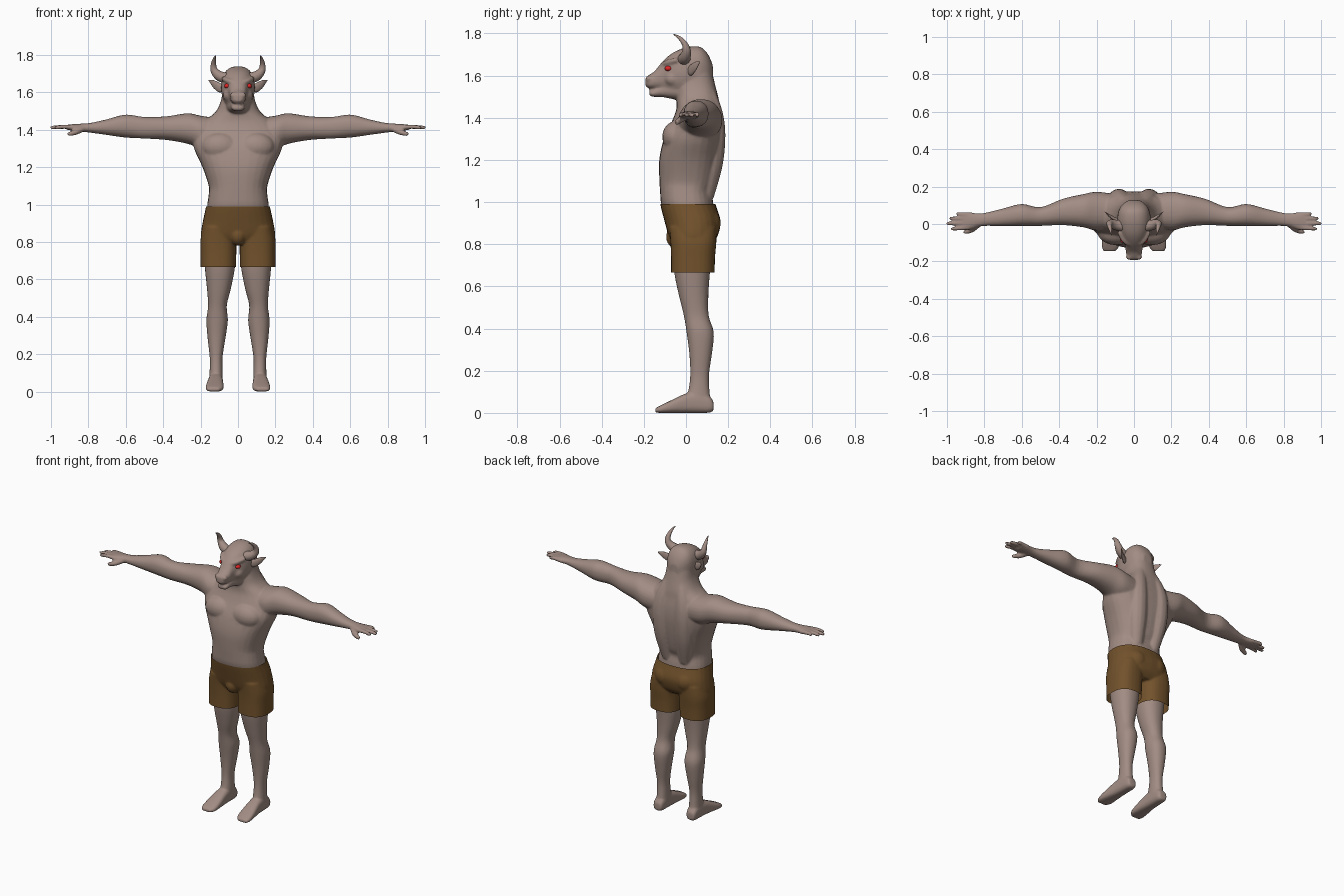
import bpy, bmesh
from math import cos, sin, pi, copysign
from mathutils import Vector, Matrix


def material(name, rgb):
    m = bpy.data.materials.new(name)
    m.diffuse_color = (*rgb, 1)
    return m


SKIN = material("skin", (0.36, 0.265, 0.23))
CLOTH = material("cloth", (0.17, 0.085, 0.025))
RED = material("red", (0.75, 0.02, 0.02))


def resample(rows, k=4):
    """Catmull-Rom subdivision of a list of number tuples."""
    out, last = [], len(rows) - 1
    for i in range(last):
        p = [rows[max(0, min(last, i + d))] for d in (-1, 0, 1, 2)]
        for j in range(k):
            t = j / k
            out.append([0.5 * (2 * b + (c - a) * t + (2 * a - 5 * b + 4 * c - d) * t * t
                               + (3 * b - a - 3 * c + d) * t ** 3) for a, b, c, d in zip(*p)])
    return out + [list(rows[-1])]


def skin_rings(bm, rings):
    loops = [[bm.verts.new(p) for p in r] for r in rings]
    n = len(loops[0])
    for a, b in zip(loops, loops[1:]):
        for i in range(n):
            bm.faces.new((a[i], a[(i + 1) % n], b[(i + 1) % n], b[i]))
    bm.faces.new(loops[0][::-1])
    bm.faces.new(loops[-1])


def loft(bm, axis, rows, s=1, e=2.4, n=28):
    """Rows are (position on axis, min a, max a, min b, max b) of rounded sections."""
    rings = []
    for t, a0, a1, b0, b1 in resample(rows):
        ring = []
        for i in range(n):
            c, d = cos(2 * pi * i / n), sin(2 * pi * i / n)
            a = (a0 + a1) / 2 + (a1 - a0) / 2 * copysign(abs(c) ** (2 / e), c)
            b = (b0 + b1) / 2 + (b1 - b0) / 2 * copysign(abs(d) ** (2 / e), d)
            x, y, z = {'x': (t, a, b), 'y': (a, t, b), 'z': (a, b, t)}[axis]
            ring.append((x * s, y, z))
        rings.append(ring)
    skin_rings(bm, rings)


def tube(bm, rows, s=1, n=14):
    """Rows are (x, y, z, radius) along a bent tapering limb."""
    pts = resample(rows)
    rings = []
    for i, p in enumerate(pts):
        tan = Vector(pts[min(i + 1, len(pts) - 1)][:3]) - Vector(pts[max(i - 1, 0)][:3])
        q = Vector((0, 0, 1)).rotation_difference(tan)
        ring = []
        for k in range(n):
            a = 2 * pi * k / n
            v = Vector(p[:3]) + q @ Vector((cos(a), sin(a), 0)) * p[3]
            ring.append((v.x * s, v.y, v.z))
        rings.append(ring)
    skin_rings(bm, rings)


def ball(bm, loc, size, s=1):
    m = Matrix.Translation((loc[0] * s, loc[1], loc[2])) @ Matrix.Diagonal((*size, 1))
    bmesh.ops.create_uvsphere(bm, u_segments=20, v_segments=12, radius=1, matrix=m)


def finish(name, bm, mat, voxel=0, ratio=0.3, cuts=()):
    bmesh.ops.recalc_face_normals(bm, faces=bm.faces)
    me = bpy.data.meshes.new(name)
    bm.to_mesh(me)
    bm.free()
    ob = bpy.data.objects.new(name, me)
    bpy.context.collection.objects.link(ob)
    if voxel:  # fuse overlapping parts into one surface
        r = ob.modifiers.new("fuse", 'REMESH')
        r.mode, r.voxel_size = 'VOXEL', voxel
        f = ob.modifiers.new("soften", 'SMOOTH')
        f.factor, f.iterations = 0.5, 5
        ob.modifiers.new("reduce", 'DECIMATE').ratio = ratio
        me = bpy.data.meshes.new_from_object(
            ob.evaluated_get(bpy.context.evaluated_depsgraph_get()))
        ob.modifiers.clear()
        ob.data = me
    if cuts:
        b = bmesh.new()
        b.from_mesh(me)
        for z, up in cuts:
            bmesh.ops.bisect_plane(b, geom=b.verts[:] + b.edges[:] + b.faces[:],
                                   plane_co=(0, 0, z), plane_no=(0, 0, up), clear_outer=True)
        b.to_mesh(me)
        b.free()
    me.materials.clear()
    me.materials.append(mat)
    me.shade_smooth()
    return ob


# torso and neck
body = bmesh.new()
torso = [(.82, .16, -.06, .12), (.90, .165, -.085, .13), (.99, .165, -.117, .13),
         (1.05, .157, -.123, .122), (1.1, .157, -.126, .142), (1.2, .19, -.127, .163),
         (1.3, .235, -.105, .174), (1.38, .24, -.068, .172), (1.44, .19, -.046, .162),
         (1.49, .125, -.045, .155), (1.55, .093, -.045, .14), (1.62, .08, -.02, .123),
         (1.67, .06, 0, .11)]
loft(body, 'z', [(z, -w, w, f, b) for z, w, f, b in torso])

# skull with muzzle, then lower jaw
skull = [(-.192, .022, 1.552, 1.588), (-.178, .037, 1.54, 1.602), (-.15, .043, 1.536, 1.62),
         (-.11, .05, 1.53, 1.668), (-.07, .072, 1.515, 1.703), (-.03, .086, 1.51, 1.724),
         (.02, .09, 1.52, 1.738), (.07, .083, 1.53, 1.735), (.105, .062, 1.55, 1.70),
         (.127, .03, 1.57, 1.65)]
loft(body, 'y', [(y, -w, w, a, b) for y, w, a, b in skull])
jaw = [(-.174, .02, 1.508, 1.528), (-.16, .033, 1.5, 1.532), (-.11, .04, 1.498, 1.56),
       (-.06, .058, 1.488, 1.58), (0, .07, 1.48, 1.58)]
loft(body, 'y', [(y, -w, w, a, b) for y, w, a, b in jaw])

for s in (1, -1):
    # brow, nostril, cheek
    tube(body, [(.026, -.108, 1.652, .012), (.055, -.085, 1.662, .014), (.08, -.04, 1.675, .012)], s)
    ball(body, (.026, -.176, 1.585), (.017, .016, .015), s)
    ball(body, (.05, -.06, 1.585), (.03, .04, .035), s)
    # chest and back muscles
    ball(body, (.095, -.045, 1.31), (.1, .068, .075), s)
    tube(body, [(.06, .09, 1.02, .04), (.075, .115, 1.18, .06), (.08, .126, 1.32, .062),
                (.07, .12, 1.42, .055), (.04, .1, 1.52, .04)], s)
    # arm and palm
    loft(body, 'x', [(.1, -.02, .16, 1.29, 1.46), (.2, -.035, .172, 1.30, 1.475),
                     (.27, -.018, .16, 1.325, 1.488), (.38, -.006, .135, 1.345, 1.472),
                     (.5, -.01, .09, 1.353, 1.468), (.6, -.011, .107, 1.358, 1.481),
                     (.7, -.011, .083, 1.372, 1.456), (.78, -.01, .063, 1.383, 1.438),
                     (.83, -.014, .056, 1.389, 1.433), (.88, -.031, .063, 1.394, 1.43),
                     (.915, -.03, .06, 1.4, 1.426)], s, e=2.2)
    # fingers and thumb
    for y0, y1, tip in ((.05, .055, .95), (.028, .03, .988), (.005, .003, 1.003), (-.019, -.026, .98)):
        tube(body, [(.88, y0, 1.413, .012), (.93, (y0 + y1) / 2, 1.416, .0115),
                    (tip - .012, y1, 1.412, .01), (tip, y1, 1.411, .006)], s)
    tube(body, [(.83, 0, 1.405, .016), (.865, -.03, 1.388, .015), (.9, -.042, 1.378, .012),
                (.912, -.044, 1.376, .007)], s)
    # leg
    loft(body, 'z', [(.87, .02, .165, -.065, .125), (.75, .014, .182, -.06, .122),
                     (.66, .017, .177, -.055, .113), (.55, .038, .166, -.032, .106),
                     (.46, .06, .16, -.01, .108), (.38, .054, .169, .003, .132),
                     (.28, .068, .162, .016, .123), (.18, .083, .151, .02, .109),
                     (.1, .082, .152, .01, .112), (.04, .082, .155, -.01, .12)], s, e=2.2)
    # foot
    loft(body, 'y', [(.13, .095, .145, .01, .055), (.11, .085, .152, .001, .08),
                     (.06, .082, .156, 0, .1), (0, .08, .16, 0, .092),
                     (-.07, .077, .17, 0, .06), (-.12, .08, .173, 0, .036),
                     (-.146, .1, .162, .002, .022)], s, e=2.8)
finish("body", body, SKIN, voxel=.006, ratio=.22)

# shorts with open waist and leg openings
shorts = bmesh.new()
waist = [(1.04, .168, -.124, .134), (.99, .171, -.122, .14), (.91, .188, -.102, .164),
         (.84, .199, -.082, .15), (.80, .19, -.06, .12)]
loft(shorts, 'z', [(z, -w, w, f, b) for z, w, f, b in waist])
for s in (1, -1):
    loft(shorts, 'z', [(.88, .02, .185, -.08, .145), (.81, .009, .201, -.074, .144),
                       (.74, .009, .201, -.071, .138), (.67, .01, .201, -.071, .136),
                       (.62, .01, .201, -.071, .136)], s, e=2.5)
    ball(shorts, (.07, .09, .9), (.075, .075, .075), s)
ball(shorts, (0, -.045, .835), (.045, .05, .055))
finish("shorts", shorts, CLOTH, voxel=.006, ratio=.25, cuts=((.99, 1), (.665, -1)))

# horns, ears and eyes
for s, side in ((1, "left"), (-1, "right")):
    horn = bmesh.new()
    tube(horn, [(.06, -.012, 1.675, .03), (.1, -.004, 1.688, .027), (.127, .003, 1.717, .02),
                (.131, -.006, 1.75, .014), (.126, -.032, 1.78, .008), (.119, -.06, 1.796, .002)], s)
    finish(side + "_horn", horn, SKIN)
    ear = bmesh.new()
    loft(ear, 'x', [(.07, 0, .028, 1.608, 1.638), (.1, .014, .036, 1.6, 1.652),
                    (.13, .034, .052, 1.622, 1.665), (.148, .054, .062, 1.648, 1.667),
                    (.157, .065, .067, 1.662, 1.666)], s, e=2, n=16)
    finish(side + "_ear", ear, SKIN)
    eye = bmesh.new()
    ball(eye, (.057, -.083, 1.634), (.017, .018, .013), s)
    finish(side + "_eye", eye, RED)
